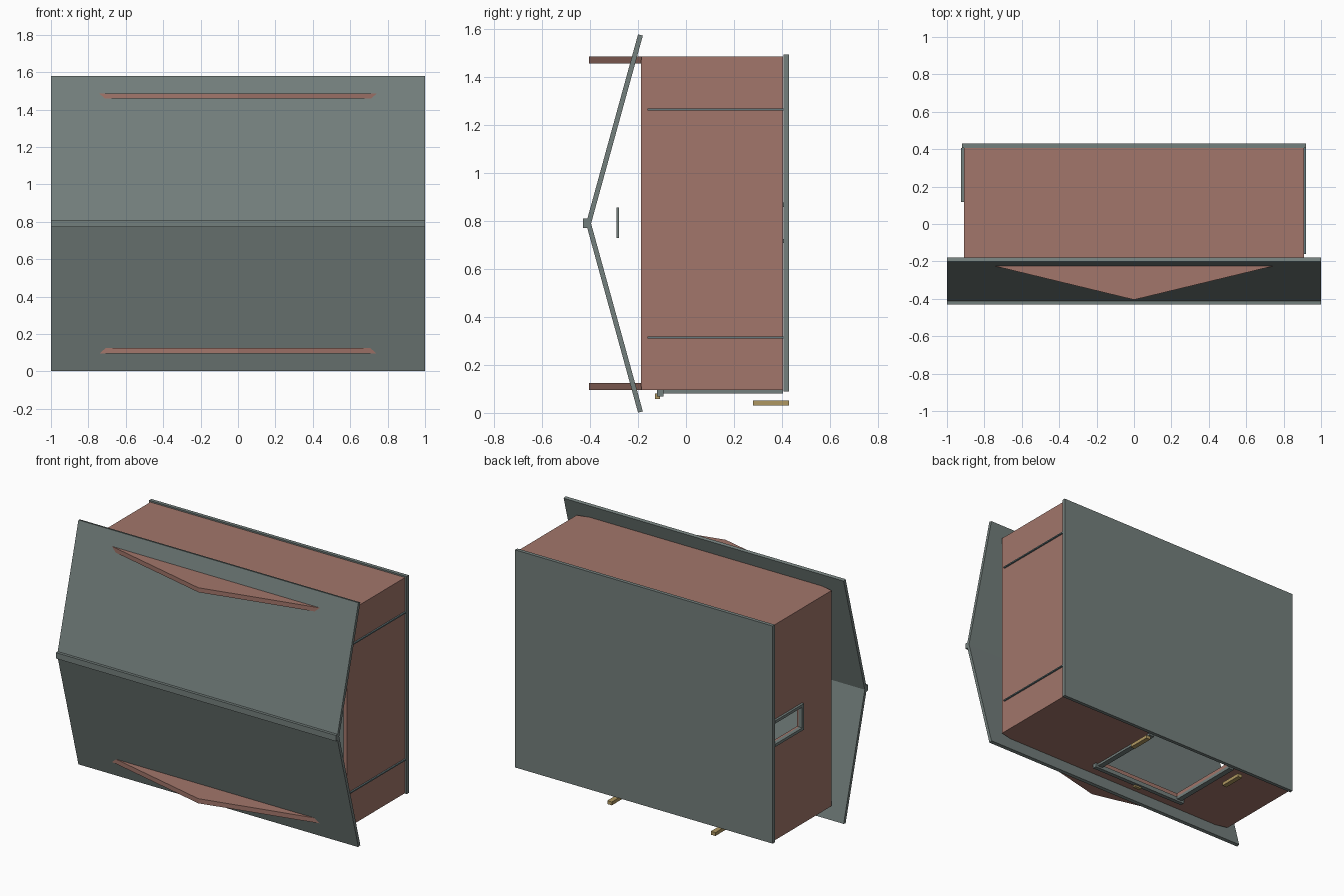
import bpy, bmesh
from mathutils import Vector

if "Cube" in bpy.data.objects:
    bpy.data.objects.remove(bpy.data.objects["Cube"])


def material(name, rgb):
    m = bpy.data.materials.new(name)
    m.diffuse_color = (*rgb, 1)
    m.use_nodes = True
    m.node_tree.nodes["Principled BSDF"].inputs["Base Color"].default_value = m.diffuse_color
    return m


CLAY = material("clay_brown", (0.36, 0.18, 0.145))
SLATE = material("slate_grey", (0.175, 0.215, 0.205))
TRIM = material("dark_trim", (0.13, 0.19, 0.20))
BRASS = material("brass", (0.43, 0.31, 0.12))


def prism(name, pts, axis, lo, hi, mat):
    """Extrude a 2D outline along an axis (outline uses the other two axes in order)."""
    def place(p, d):
        c = list(p)
        c.insert(axis, d)
        return Vector(c)
    bm = bmesh.new()
    face = bm.faces.new([bm.verts.new(place(p, lo)) for p in pts])
    ext = bmesh.ops.extrude_face_region(bm, geom=[face])
    vs = [g for g in ext["geom"] if isinstance(g, bmesh.types.BMVert)]
    step = Vector((0, 0, 0))
    step[axis] = hi - lo
    bmesh.ops.translate(bm, verts=vs, vec=step)
    bmesh.ops.recalc_face_normals(bm, faces=bm.faces)
    me = bpy.data.meshes.new(name)
    bm.to_mesh(me)
    bm.free()
    me.materials.append(mat)
    ob = bpy.data.objects.new(name, me)
    bpy.context.collection.objects.link(ob)
    return ob


def box(name, x, y, z, mat):
    return prism(name, [(x[0], y[0]), (x[1], y[0]), (x[1], y[1]), (x[0], y[1])], 2, z[0], z[1], mat)


# base plate at the back
box("base_plate", (-0.92, 0.92), (0.407, 0.43), (0.09, 1.495), SLATE)

# pointed walls at top and bottom; the bottom one has a wide door notch
peak = [(0.91, 0.405), (0.91, -0.185), (0, -0.405), (-0.91, -0.185), (-0.91, 0.405)]
prism("upper_peaked_wall", peak, 2, 1.458, 1.487, CLAY)
notch = [(-0.43, 0.405), (-0.43, -0.10), (0.18, -0.10), (0.18, 0.405)]
prism("lower_peaked_wall", peak + notch, 2, 0.095, 0.125, CLAY)

# side walls; the left one has a small door notch
box("right_wall", (0.885, 0.91), (-0.187, 0.405), (0.11, 1.472), CLAY)
prism("left_wall", [(-0.187, 0.11), (-0.187, 1.472), (0.405, 1.472), (0.405, 0.86),
                    (0.13, 0.86), (0.13, 0.725), (0.405, 0.725), (0.405, 0.11)],
      0, -0.91, -0.885, CLAY)

# roof slabs meeting at the front ridge, mirrored about mid height
MID = 0.79
slab = [(-0.417, 0), (-0.2, 0.789), (-0.18, 0.784), (-0.396, 0)]
for name, s in (("upper_roof", 1), ("lower_roof", -1)):
    prism(name, [(y, MID + s * z) for y, z in slab], 0, -1, 1, SLATE)
box("ridge_cap", (-1, 1), (-0.43, -0.405), (0.772, 0.81), SLATE)
box("attic_vent", (0.47, 0.63), (-0.29, -0.28), (0.73, 0.857), SLATE)

# thin trim strips on the right wall
for i, z in enumerate((0.315, 1.265)):
    box(f"trim_strip_{i}", (0.905, 0.92), (-0.16, 0.407), (z - 0.004, z + 0.004), TRIM)

# wide door frame on the lower wall
for i, x in enumerate((-0.445, 0.195)):
    box(f"wide_door_jamb_{i}", (x - 0.018, x + 0.018), (-0.10, 0.405), (0.08, 0.1), SLATE)
box("wide_door_lintel", (-0.48, 0.23), (-0.12, -0.093), (0.068, 0.096), SLATE)

# small door frame on the left wall
for i, z in enumerate((0.717, 0.868)):
    box(f"small_door_jamb_{i}", (-0.925, -0.9), (0.12, 0.407), (z - 0.009, z + 0.009), SLATE)
box("small_door_lintel", (-0.925, -0.9), (0.117, 0.135), (0.708, 0.877), SLATE)

# brass posts and lamp by the wide door
for i, x in enumerate((-0.495, 0.245)):
    box(f"brass_post_{i}", (x - 0.016, x + 0.016), (0.28, 0.43), (0.03, 0.052), BRASS)
box("brass_lamp", (-0.15, -0.1), (-0.13, -0.108), (0.057, 0.08), BRASS)
